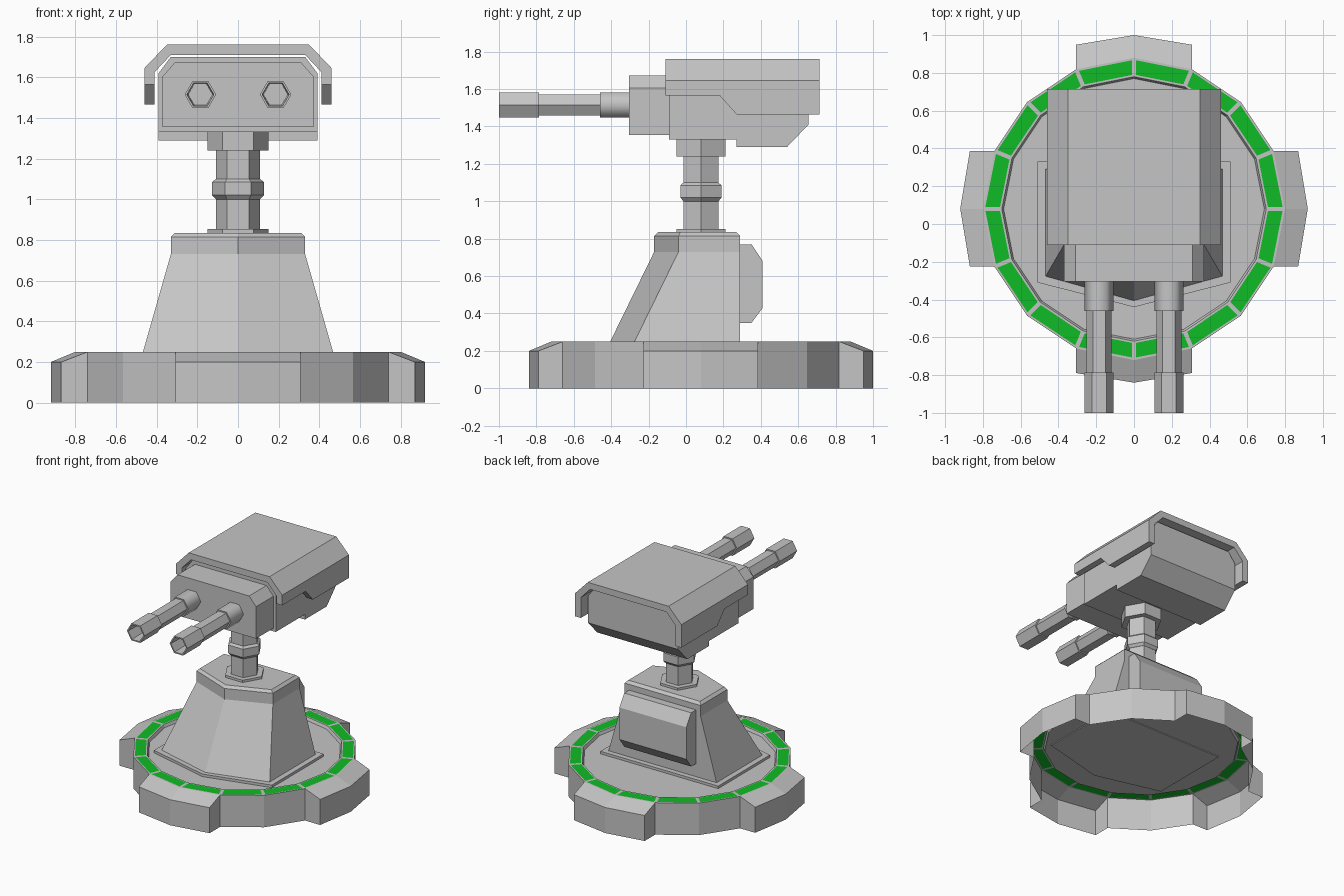
import bpy, bmesh, math

cube = bpy.data.objects.get("Cube")
if cube:
    bpy.data.objects.remove(cube, do_unlink=True)


def material(name, rgb):
    m = bpy.data.materials.new(name)
    m.use_nodes = True
    m.diffuse_color = (*rgb, 1)
    m.node_tree.nodes["Principled BSDF"].inputs["Base Color"].default_value = (*rgb, 1)
    return m


GREY = material("grey metal", (0.56, 0.56, 0.56))
GREEN = material("green light", (0.005, 0.50, 0.02))
CY = 0.08  # y of the turret's vertical axis


def finish(name, bm, mats=(GREY,), smooth=False):
    me = bpy.data.meshes.new(name)
    bm.to_mesh(me)
    bm.free()
    for m in mats:
        me.materials.append(m)
    if smooth:
        me.polygons.foreach_set("use_smooth", [True] * len(me.polygons))
        me.set_sharp_from_angle(angle=math.radians(65))
    ob = bpy.data.objects.new(name, me)
    bpy.context.collection.objects.link(ob)
    return ob


def loft(name, rings, smooth=False):
    """Skin a series of closed rings and cap both ends."""
    bm = bmesh.new()
    vs = [[bm.verts.new(p) for p in r] for r in rings]
    n = len(vs[0])
    for a, b in zip(vs, vs[1:]):
        for i in range(n):
            j = (i + 1) % n
            bm.faces.new((a[i], a[j], b[j], b[i]))
    bm.faces.new(vs[0])
    bm.faces.new(vs[-1])
    bmesh.ops.recalc_face_normals(bm, faces=bm.faces)
    return finish(name, bm, smooth=smooth)


def hexagon(r):
    return [(r * math.cos(k * math.pi / 3), r * math.sin(k * math.pi / 3)) for k in range(6)]


def upright(name, profile):
    """Hexagonal column from (radius, z) pairs."""
    return loft(name, [[(x, y + CY, z) for x, y in hexagon(r)] for r, z in profile])


def barrel(name, x0, profile, smooth=False):
    """Hexagonal tube along y from (radius, y) pairs."""
    return loft(name, [[(x + x0, y, z + 1.515) for x, z in hexagon(r)] for r, y in profile], smooth)


def mirrored(half):
    """Complete a right-hand (x, z) half profile with its mirror image."""
    return half + [(-x, z) for x, z in reversed(half)]


def sections(name, stations):
    """Loft mirrored (x, z) half profiles placed at y stations."""
    return loft(name, [[(x, y, z) for x, z in mirrored(half)] for y, half in stations])


# Hollow base: sixteen-sided skin with four lugs and a ring of lights
def build_base():
    bm = bmesh.new()

    def ring(r, z):
        return [bm.verts.new((r * math.cos(i * math.pi / 8), CY + r * math.sin(i * math.pi / 8), z))
                for i in range(16)]

    floor, inner = ring(0.69, 0.228), ring(0.70, 0.25)
    top, foot = ring(0.80, 0.25), ring(0.80, 0.0)
    lug = {}
    for i in range(16):
        if i % 4 == 2:
            continue
        a = round(i / 4) * math.pi / 2
        d = 0.12 if i % 4 == 0 else 0.13
        x, y = top[i].co.x + d * math.cos(a), top[i].co.y + d * math.sin(a)
        lug[i] = (bm.verts.new((x, y, 0.20)), bm.verts.new((x, y, 0.0)))
    bm.faces.new(floor)
    lights = []
    for i in range(16):
        j = (i + 1) % 16
        bm.faces.new((floor[i], inner[i], inner[j], floor[j]))
        lights.append(bm.faces.new((inner[i], top[i], top[j], inner[j])))
        if i % 4 in (0, 3):
            bm.faces.new((top[i], lug[i][0], lug[j][0], top[j]))
            bm.faces.new((lug[i][0], lug[i][1], lug[j][1], lug[j][0]))
        else:
            bm.faces.new((top[i], foot[i], foot[j], top[j]))
        if i % 4 == 1:
            bm.faces.new((top[i], foot[i], lug[i][1], lug[i][0]))
        elif i % 4 == 3:
            bm.faces.new((top[i], lug[i][0], lug[i][1], foot[i]))
    bm.normal_update()
    # Inset each ring face and light up its centre
    bmesh.ops.inset_individual(bm, faces=lights, thickness=0.011, use_even_offset=True)
    for f in lights:
        f.material_index = 1
    bmesh.ops.delete(bm, geom=[v for v in bm.verts if not v.link_faces], context='VERTS')
    finish("base", bm, (GREY, GREEN))


build_base()


# Pedestal: five-sided tapering body on a thin plate
def pentagon(w, back, side, apex, z):
    return [(w, back, z), (-w, back, z), (-w, side, z), (0, apex, z), (w, side, z)]


loft("pedestal_plate", [pentagon(0.51, 0.33, -0.31, -0.44, 0.222),
                        pentagon(0.51, 0.33, -0.31, -0.44, 0.248)])
loft("pedestal", [pentagon(0.47, 0.29, -0.28, -0.41, 0.24),
                  pentagon(0.33, 0.29, -0.04, -0.17, 0.73),
                  pentagon(0.33, 0.29, -0.04, -0.17, 0.815),
                  pentagon(0.31, 0.27, -0.03, -0.15, 0.835)])

# Rear service box with chamfered top and bottom
box = [(0.27, 0.35), (0.35, 0.35), (0.41, 0.43), (0.41, 0.68), (0.35, 0.77), (0.27, 0.77)]
loft("rear_box", [[(x, y, z) for y, z in box] for x in (-0.29, 0.29)])

# Neck: foot flange, post, collar and head mount
upright("neck_flange", [(0.15, 0.83), (0.15, 0.853)])
upright("neck_post", [(0.107, 0.85), (0.107, 1.25)])
upright("neck_collar", [(0.108, 1.0), (0.127, 1.02), (0.127, 1.085), (0.108, 1.10)])
upright("head_mount", [(0.15, 1.24), (0.15, 1.335)])


# Head body with stepped, sloping underside
def head(low):
    return [(0.39, low), (0.39, 1.62), (0.33, 1.70)]


sections("head_body", [(-0.09, head(1.33)), (0.27, head(1.33)), (0.27, head(1.29)),
                       (0.54, head(1.29)), (0.655, head(1.41))])
face = [(0.37, 1.355), (0.37, 1.605), (0.31, 1.673)]
sections("head_front", [(-0.305, face), (-0.08, face)])


# Armour canopy, deeper along the sides at the back
def canopy(low):
    return [(0.41, low), (0.41, 1.625), (0.33, 1.71)][::-1], [(0.46, low), (0.46, 1.645), (0.35, 1.76)]


def canopy_ring(y, low):
    under, over = canopy(low)
    left = [(-x, z) for x, z in under][::-1]
    outline = mirrored(over) + left + under
    return [(x, y, z) for x, z in outline]


loft("canopy", [canopy_ring(y, low) for y, low in
                ((-0.11, 1.565), (0.18, 1.565), (0.27, 1.465), (0.715, 1.465))])

# Twin guns: sleeve, barrel and hollow muzzle
for side, x in (("left", 0.185), ("right", -0.185)):
    barrel(side + "_gun_sleeve", x, [(0.077, -0.29), (0.077, -0.46)], smooth=True)
    barrel(side + "_gun_barrel", x, [(0.066, -0.45), (0.066, -0.79)])
    barrel(side + "_gun_muzzle", x, [(0.077, -0.785), (0.077, -1.0), (0.066, -1.0), (0.060, -0.85)])
